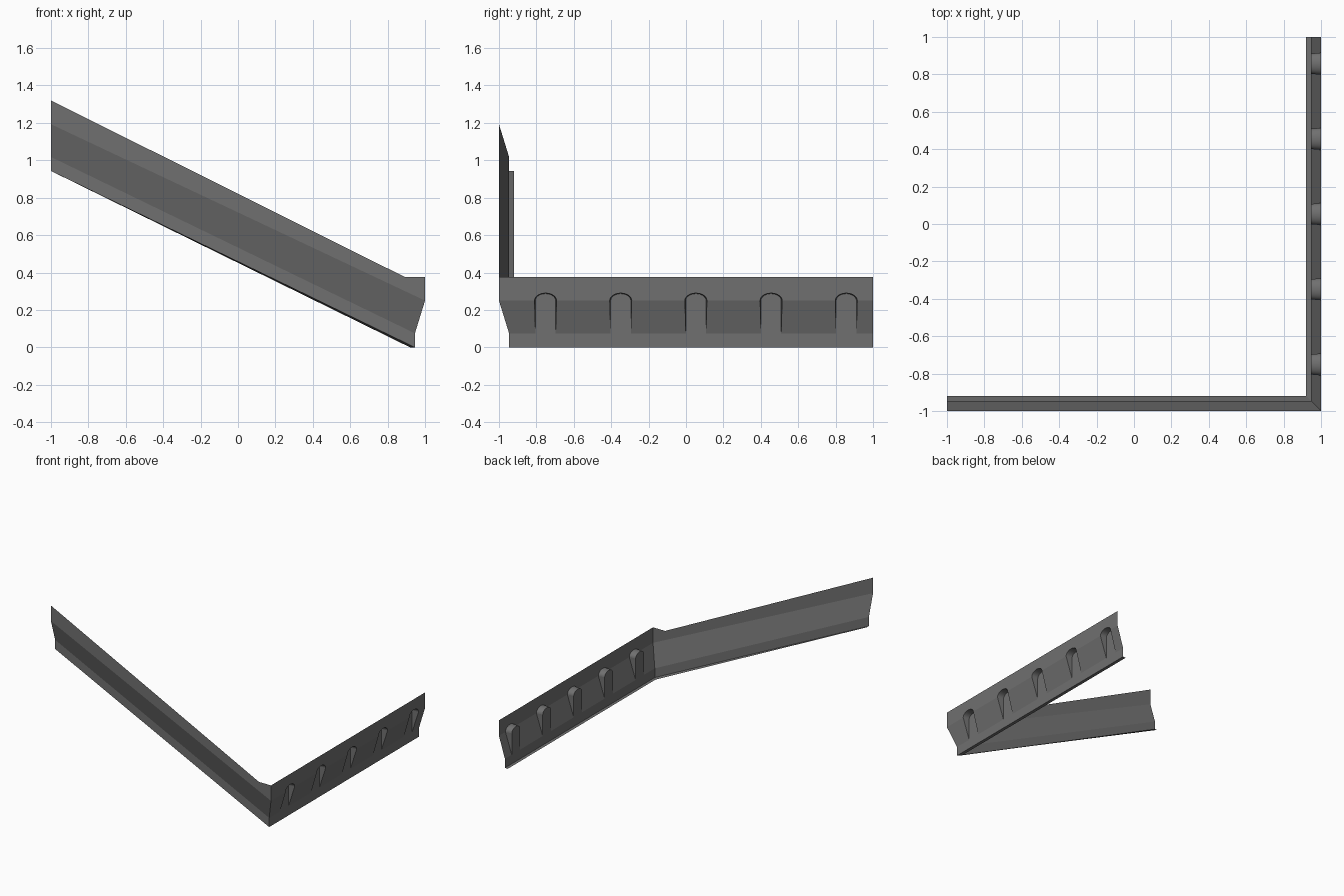
import bpy, bmesh, math

cube = bpy.data.objects.get("Cube")
if cube:
    bpy.data.objects.remove(cube, do_unlink=True)

grey = bpy.data.materials.new("dark grey metal")
grey.use_nodes = True
colour = (0.16, 0.16, 0.16, 1)
grey.diffuse_color = colour
grey.node_tree.nodes["Principled BSDF"].inputs["Base Color"].default_value = colour

# Sheet profile from the lip to the top edge: (distance inward, height)
LIP, FOOT, BEND, FOLD, TOP = (0.08, 0), (0.054, 0), (0.054, 0.075), (0, 0.25), (0, 0.377)
PROFILE = [LIP, FOOT, BEND, FOLD, TOP]
RISE = 0.943  # how far the sloping rail climbs at its far end


def make_object(name, polygons):
    """Build a sheet from (points, smooth) polygons and weld the seams."""
    bm = bmesh.new()
    for points, smooth in polygons:
        face = bm.faces.new([bm.verts.new(p) for p in points])
        face.smooth = smooth
    bmesh.ops.remove_doubles(bm, verts=bm.verts, dist=0.0002)
    mesh = bpy.data.meshes.new(name)
    bm.to_mesh(mesh)
    bm.free()
    mesh.materials.append(grey)
    obj = bpy.data.objects.new(name, mesh)
    bpy.context.collection.objects.link(obj)
    return obj


# Sloping rail across the front, mitred into the corner
def corner(p):
    return (1 - p[0], p[0] - 1, p[1])


def far_left(p):
    return (-1, p[0] - 1, p[1] + RISE)


slope = []
for low, high in zip(PROFILE, PROFILE[1:]):
    points = [far_left(low), corner(low), corner(high), far_left(high)]
    if high is TOP:
        points.insert(3, (0.89, -1, TOP[1]))  # short level part at the corner
    slope.append((points, False))
make_object("sloping_rail", slope)


# Level rail along the side, with pressed arched vents
def side(y, p):
    return (1 - p[0], y, p[1])


def start(p):
    return side(p[0] - 1, p)


def arch(centre, half_width, height, inset, steps=14):
    """Arc running toward +y, springing from the fold height."""
    arc = []
    for i in range(steps + 1):
        a = math.pi * i / steps
        arc.append(side(centre - half_width * math.cos(a),
                        (inset, FOLD[1] + height * math.sin(a))))
    return arc


centres = [0.053 + 0.402 * k for k in range(-2, 3)]
level = [([start(LIP), side(1, LIP), side(1, FOOT), start(FOOT)], False)]
bend_line, fold_line = [start(BEND)], [start(FOLD)]

for c in centres:
    mouth = arch(c, 0.059, 0.04, 0)
    back = arch(c, 0.054, 0.037, BEND[0])
    foot_a, foot_b = side(c - 0.054, BEND), side(c + 0.054, BEND)
    # sloped strip before the vent
    level.append(([bend_line[-1], foot_a, mouth[0], fold_line[-1]], False))
    # upright back, two side walls and the curved roof of the vent
    level.append(([foot_a, foot_b] + back[::-1], False))
    level.append(([foot_a, back[0], mouth[0]], False))
    level.append(([foot_b, mouth[-1], back[-1]], False))
    for i in range(len(mouth) - 1):
        level.append(([mouth[i], back[i], back[i + 1], mouth[i + 1]], True))
    bend_line += [foot_a, foot_b]
    fold_line += mouth

# last sloped strip, foot strip and notched upper strip
level.append(([bend_line[-1], side(1, BEND), side(1, FOLD), fold_line[-1]], False))
bend_line.append(side(1, BEND))
fold_line.append(side(1, FOLD))
level.append(([start(FOOT), side(1, FOOT)] + bend_line[::-1], False))
level.append((fold_line + [side(1, TOP), start(TOP)], False))
make_object("vented_rail", level)
